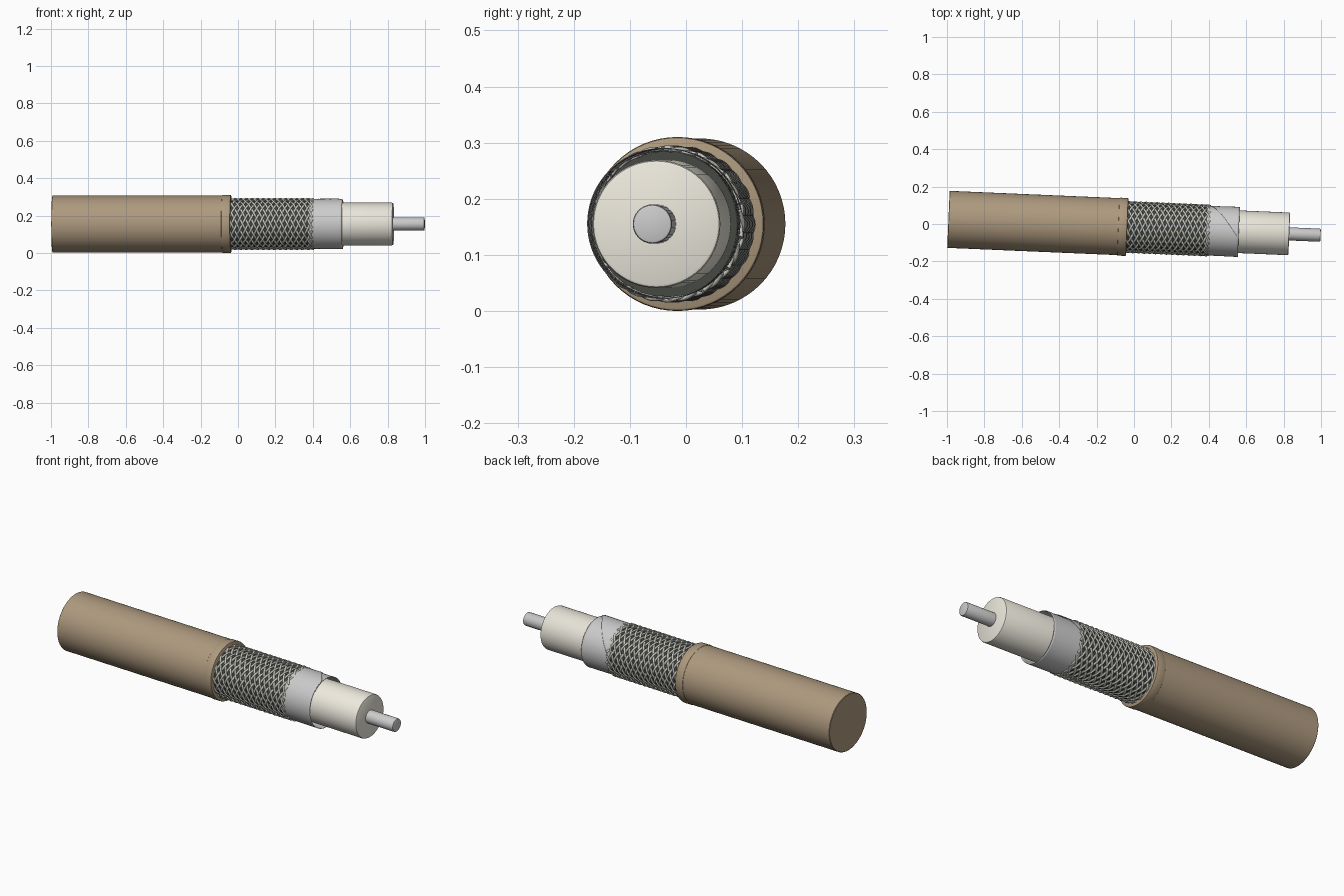
import bpy, bmesh
from math import sin, cos, pi, radians, atan
from mathutils import Matrix

if "Cube" in bpy.data.objects:
    bpy.data.objects.remove(bpy.data.objects["Cube"])

# Cable axis: nearly along x, slightly turned about z
AXIS = Matrix.Translation((0, -0.0175, 0.155)) @ Matrix.Rotation(-atan(0.0427), 4, 'Z')


def material(name, rgb):
    m = bpy.data.materials.new(name)
    m.diffuse_color = (*rgb, 1)
    m.use_nodes = True
    m.node_tree.nodes["Principled BSDF"].inputs["Base Color"].default_value = m.diffuse_color
    return m


TAN = material("tan_plastic", (0.42, 0.32, 0.21))
CREAM = material("cream_plastic", (0.84, 0.81, 0.72))
SILVER = material("silver_foil", (0.72, 0.73, 0.71))
WIRE = material("braid_wire", (0.55, 0.55, 0.50))
DARK = material("braid_shadow", (0.06, 0.065, 0.055))
METAL = material("core_metal", (0.55, 0.55, 0.53))


def pt(t, r, a):
    return (t, r * sin(a), r * cos(a))


def finish(name, bm, mat, angle=30):
    bmesh.ops.recalc_face_normals(bm, faces=bm.faces)
    for f in bm.faces:
        f.smooth = True
    me = bpy.data.meshes.new(name)
    bm.to_mesh(me)
    bm.free()
    me.set_sharp_from_angle(angle=radians(angle))
    me.materials.append(mat)
    ob = bpy.data.objects.new(name, me)
    bpy.context.collection.objects.link(ob)
    ob.matrix_world = AXIS
    return ob


def lathe(name, profile, mat, n=64):
    """Revolve (t, r) points about the cable axis and cap both ends."""
    bm = bmesh.new()
    rings = [[bm.verts.new(pt(t, r, 2 * pi * i / n)) for i in range(n)] for t, r in profile]
    for p, q in zip(rings, rings[1:]):
        for i in range(n):
            j = (i + 1) % n
            bm.faces.new((p[i], p[j], q[j], q[i]))
    bm.faces.new(rings[0])
    bm.faces.new(rings[-1])
    return finish(name, bm, mat)


# Outer jacket and its rolled end collar
lathe("jacket", [(-0.993, 0.150), (-0.991, 0.1525), (-0.06, 0.1525)], TAN)
lathe("jacket_collar", [(-0.086, 0.150), (-0.083, 0.1535), (-0.077, 0.155), (-0.043, 0.155),
                        (-0.038, 0.1535), (-0.036, 0.150)], TAN)

# Dark tube below the braid
lathe("braid_underlayer", [(-0.05, 0.130), (0.398, 0.130)], DARK)

# Woven braid: two sets of opposing helical wires passing over and under
N, T0, T1, LEAD, WR = 14, -0.045, 0.402, 0.42, 0.0042
STEPS = 160
for direction, label in ((1, "braid_right_hand"), (-1, "braid_left_hand")):
    bm = bmesh.new()
    for w in range(N):
        prev = None
        for s in range(STEPS + 1):
            t = T0 + (T1 - T0) * s / STEPS
            turn = 2 * pi * (t - T0) / LEAD
            a = 2 * pi * w / N + direction * turn
            r = 0.1335 + direction * 0.0022 * cos(N * turn)
            # wire section spans the radial direction and the helix normal
            nt, na = 0.906, -direction * 0.423
            ring = []
            for k in range(6):
                c, d = WR * cos(k * pi / 3), WR * 1.5 * sin(k * pi / 3)
                ring.append(bm.verts.new(pt(t + d * nt, r + c, a + d * na / r)))
            if prev:
                for k in range(6):
                    j = (k + 1) % 6
                    bm.faces.new((prev[k], prev[j], ring[j], ring[k]))
            else:
                bm.faces.new(ring)
            prev = ring
        bm.faces.new(prev)
    finish(label, bm, WIRE, 80)

# Foil: spirally wrapped sheet with an overlapping seam
bm = bmesh.new()
ROWS, COLS = 16, 80
grid = []
for i in range(ROWS + 1):
    f = i / ROWS
    seam = radians(60 - 105 * f)
    row = []
    for j in range(COLS + 1):
        a = (2 * pi + 0.5) * j / COLS
        row.append(bm.verts.new(pt(0.385 + 0.176 * f, 0.1305 + 0.0045 * a / (2 * pi + 0.5), seam + a)))
    grid.append(row)
for p, q in zip(grid, grid[1:]):
    for j in range(COLS):
        bm.faces.new((p[j], p[j + 1], q[j + 1], q[j]))
foil = finish("foil_wrap", bm, SILVER)
mod = foil.modifiers.new("thickness", 'SOLIDIFY')
mod.thickness = 0.0015
mod.offset = 0

# Insulating core and centre conductor
lathe("dielectric", [(0.37, 0.114), (0.824, 0.114), (0.829, 0.112), (0.831, 0.108)], CREAM)
lathe("centre_conductor", [(0.80, 0.035), (0.993, 0.035), (0.997, 0.0335), (0.9985, 0.030)], METAL, 32)
